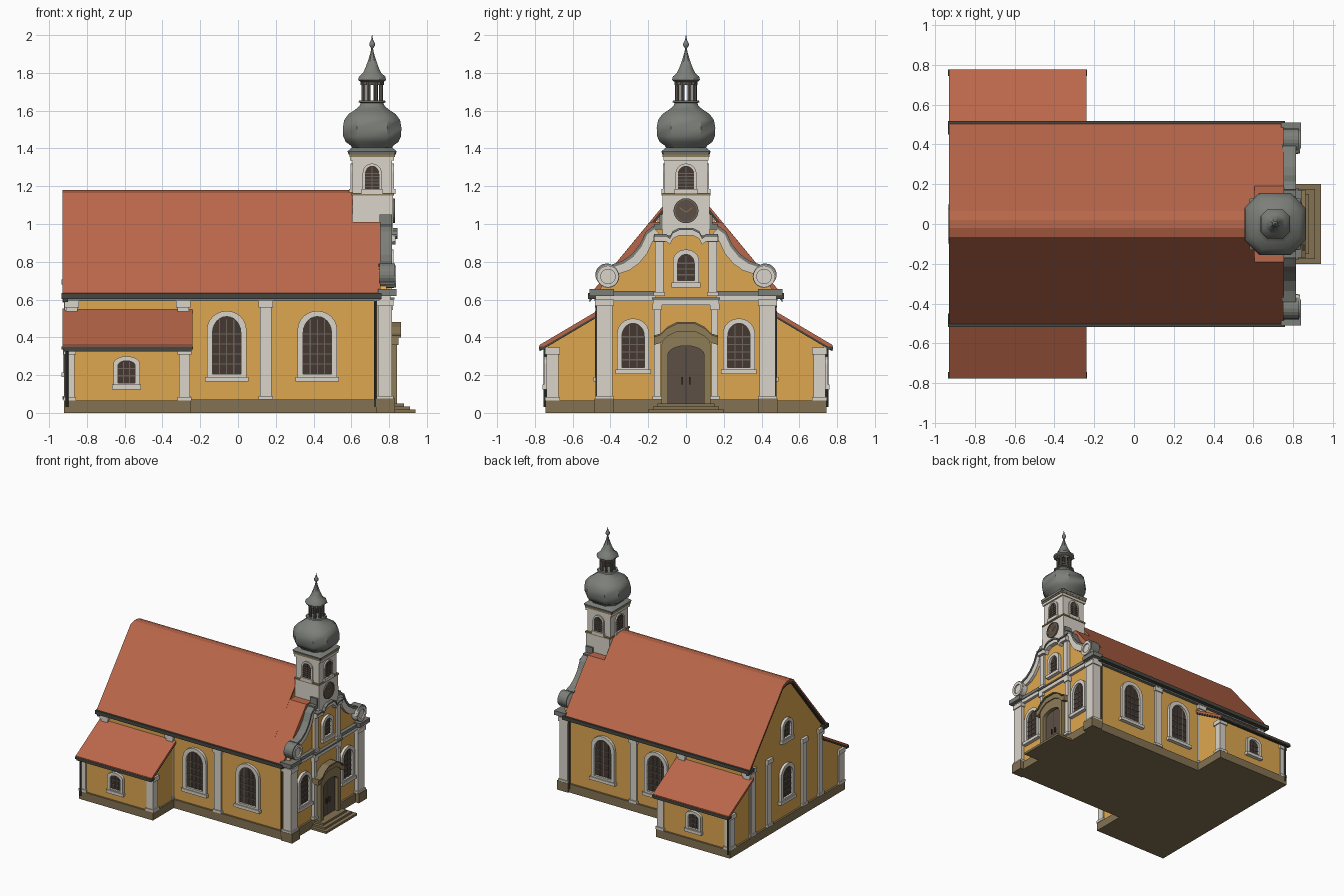
import bpy, bmesh, math

if "Cube" in bpy.data.objects:
    bpy.data.objects.remove(bpy.data.objects["Cube"], do_unlink=True)

def colour(name, r, g, b):
    m = bpy.data.materials.new(name)
    m.use_nodes = True
    m.diffuse_color = (r, g, b, 1)
    m.node_tree.nodes["Principled BSDF"].inputs["Base Color"].default_value = (r, g, b, 1)
    return m

yellow = colour("ochre plaster", .73, .39, .08)
white = colour("pale trim", .7, .66, .59)
red = colour("roof tile", .49, .135, .068)
slate = colour("slate grey", .2, .21, .19)
brown = colour("plinth stone", .23, .17, .085)
stone = colour("portal stone", .27, .2, .095)
dark = colour("dark window", .06, .04, .03)
wood = colour("door wood", .11, .08, .06)
gutter = colour("gutter metal", .06, .06, .05)
lead = colour("window bars", .15, .13, .11)

def finish(name, bm, mat):
    bmesh.ops.recalc_face_normals(bm, faces=bm.faces)
    me = bpy.data.meshes.new(name)
    bm.to_mesh(me)
    bm.free()
    me.materials.append(mat)
    ob = bpy.data.objects.new(name, me)
    bpy.context.collection.objects.link(ob)
    return ob

def place(axis, p, d):
    return {"x": (d, p[0], p[1]), "y": (p[0], d, p[1]), "z": (p[0], p[1], d)}[axis]

def prism(name, mat, axis, pts, a, b):
    """Extrude a flat outline along an axis from a to b."""
    bm = bmesh.new()
    lo, hi = [[bm.verts.new(place(axis, p, d)) for p in pts] for d in (a, b)]
    bm.faces.new(lo)
    bm.faces.new(hi)
    for i in range(len(pts)):
        bm.faces.new((lo[i - 1], lo[i], hi[i], hi[i - 1]))
    return finish(name, bm, mat)

def rect(u0, u1, v0, v1):
    return [(u0, v0), (u1, v0), (u1, v1), (u0, v1)]

def box(name, mat, x0, x1, y0, y1, z0, z1):
    prism(name, mat, "z", rect(x0, x1, y0, y1), z0, z1)

def ring(name, mat, axis, outer, inner, a, b):
    """Extruded frame between two matching outlines."""
    bm = bmesh.new()
    loops = [[bm.verts.new(place(axis, p, d)) for p in pts]
             for pts, d in ((outer, a), (outer, b), (inner, b), (inner, a))]
    for k in range(4):
        f, g = loops[k - 1], loops[k]
        for i in range(len(outer)):
            bm.faces.new((f[i - 1], f[i], g[i], g[i - 1]))
    return finish(name, bm, mat)

def strip(name, mat, axis, path, du, dv, a, b):
    """Band following a path, thickened by a shift."""
    prism(name, mat, axis, path + [(u + du, v + dv) for u, v in reversed(path)], a, b)

def arch(c, z0, w, h, rise, n=12):
    turns = [math.pi * i / n for i in range(n + 1)]
    arc = [(c + w / 2 * math.cos(t), z0 + h - rise + rise * math.sin(t)) for t in turns]
    return [(c - w / 2, z0), (c + w / 2, z0)] + arc

def disc(c, z, r, n=20):
    return [(c + r * math.cos(2 * math.pi * i / n), z + r * math.sin(2 * math.pi * i / n)) for i in range(n)]

def window(name, axis, wall, s, c, z0, w, h, rise, t=.025, cols=3, rows=5, depth=.022):
    out = lambda d: wall + s * d
    inner = arch(c, z0 + t, w - 2 * t, h - 2 * t, rise - t / 2)
    ring(name + "_frame", white, axis, arch(c, z0, w, h, rise), inner, out(-.01), out(depth))
    prism(name + "_glass", dark, axis, inner, out(-.01), out(.004))
    prism(name + "_sill", white, axis, rect(c - w * .55, c + w * .55, z0 - .01, z0 + .015), out(-.01), out(depth + .008))
    half = w / 2 - t
    for i in range(1, cols):
        u = c - half + 2 * half * i / cols
        prism(name + "_bar", lead, axis, rect(u - .003, u + .003, z0 + t, z0 + h - t - rise * .15), out(0), out(.009))
    for j in range(1, rows):
        v = z0 + t + (h - t - rise * .7) * j / rows
        prism(name + "_bar", lead, axis, rect(c - half, c + half, v - .003, v + .003), out(0), out(.009))

def pilaster(name, mat, x0, x1, y0, y1, z0, z1):
    box(name, mat, x0, x1, y0, y1, z0, z1)
    e = .008
    for a, b in ((z0, z0 + .02), (z1 - .035, z1)):
        box(name + "_moulding", mat, x0 - e, x1 + e, y0 - e, y1 + e, a, b)

def pair(name, mat, x0, x1, y0, y1, z0, z1, make=box):
    """The same part on both sides."""
    for s in (-1, 1):
        make(name, mat, x0, x1, *sorted((s * y0, s * y1)), z0, z1)

def lathe(name, mat, profile, cx, k=.52):
    """Stack of chamfered squares, given as (half width, height)."""
    bm = bmesh.new()
    shape = [(1, -k), (1, k), (k, 1), (-k, 1), (-1, k), (-1, -k), (-k, -1), (k, -1)]
    rows = [[bm.verts.new((cx + r * u, r * v, z)) for u, v in shape] for r, z in profile]
    bm.faces.new(rows[0])
    bm.faces.new(rows[-1])
    for f, g in zip(rows, rows[1:]):
        for i in range(8):
            bm.faces.new((f[i - 1], f[i], g[i], g[i - 1]))
    ob = finish(name, bm, mat)
    bpy.context.view_layer.objects.active = ob
    ob.select_set(True)
    bpy.ops.object.shade_smooth_by_angle(angle=math.radians(42))

def mirrored(half):
    return half + [(-u, v) for u, v in reversed(half)]

# nave body and roof, with a lower stretch where the tower sits
prism("nave_walls", yellow, "x", mirrored([(.46, .01), (.46, .64), (.06, 1.13)]), -.905, .6)
prism("nave_walls_front", yellow, "x", mirrored([(.46, .01), (.46, .64), (.2, .9)]), .6, .75)
slope = mirrored([(.51, .625), (.065, 1.165), (.02, 1.18)])
strip("nave_roof", red, "x", slope, 0, -.02, -.93, .605)
strip("rear_verge", gutter, "x", [(u, v - .02) for u, v in slope], 0, -.018, -.924, -.9)
prism("nave_roof_front", red, "x", mirrored([(.51, .625), (.192, 1.01)]), .605, .755)
box("nave_plinth", brown, -.92, .8, -.475, .475, 0, .07)
pair("eaves_cornice", slate, -.915, .75, .45, .485, .592, .605)
pair("eaves_gutter", gutter, -.935, .76, .45, .518, .604, .634)
pair("rear_pilaster", white, -.92, -.9, .2, .255, .07, .62, pilaster)
pair("rear_corner", white, -.918, -.9, .41, .465, .07, .62, pilaster)
for x in (-.88, -.29, .147):
    pair("wall_pilaster", white, x - .03, x + .03, .45, .475, .07, .592, pilaster)
window("rear_window", "x", -.905, -1, 0, .2, .18, .3, .085, .028)
window("rear_gable_window", "x", -.905, -1, 0, .69, .14, .18, .065, .025, 2, 3)

# side annexes
pair("annex_gutter", gutter, -.935, -.237, .745, .778, .335, .352)
pair("annex_plinth", brown, -.92, -.25, .4, .745, 0, .065)
for x0, x1 in ((-.915, -.865), (-.312, -.253)):
    pair("annex_pilaster", white, x0, x1, .675, .738, .065, .345, pilaster)
for s in (-1, 1):
    lean = [(s * .775, .36), (s * .45, .552)]
    prism("annex_walls", yellow, "x", [(s * .4, .01), (s * .73, .01), (s * .73, .362), (s * .4, .555)], -.905, -.262)
    strip("annex_roof", red, "x", lean, 0, -.022, -.93, -.24)
    strip("annex_verge", gutter, "x", [(u, v - .02) for u, v in lean], 0, -.014, -.92, -.246)
    window("annex_window", "y", s * .73, s, -.59, .135, .14, .165, .04, .024, 3, 3)
    for x in (-.06, .42):
        window("nave_window", "y", s * .46, s, x, .175, .21, .365, .1, .03, 4)
    prism("annex_downpipe", gutter, "z", disc(-.905, s * .746, .008, 8), .03, .34)
    prism("nave_downpipe", gutter, "z", disc(.726, s * .472, .007, 8), .03, .62)

    # facade windows, scrolls and swept gable edge
    window("facade_window", "x", .785, 1, s * .28, .215, .17, .285, .08, .026)
    prism("scroll", white, "x", disc(s * .413, .722, .06), .752, .825)
    ring("scroll_rim", white, "x", disc(s * .413, .722, .058), disc(s * .413, .722, .038), .82, .836)
    turns = [i * .3 - .9 for i in range(12)]
    cap = [(s * (.413 + .06 * math.cos(a)), .722 + .06 * math.sin(a)) for a in turns]
    strip("scroll_cap", slate, "x", cap, s * .007, .009, .75, .83)
    sweep = [(s * u, v) for u, v in ((.385, .772), (.33, .79), (.28, .825), (.235, .88), (.205, .945), (.165, .975))]
    strip("gable_rim", white, "x", sweep, s * -.03, -.035, .755, .808)
    strip("gable_coping", slate, "x", sweep, s * .008, .014, .745, .815)

# facade wall, projecting middle bay, piers and cornices
prism("facade_wall", yellow, "x", mirrored([(.462, .01), (.462, .64), (.4, .76), (.33, .785), (.28, .82),
      (.235, .875), (.205, .94), (.16, .97)]), .74, .785)
box("middle_bay", yellow, .74, .8, -.165, .165, .01, .97)
pair("corner_pier", white, .74, .815, .39, .475, .07, .6, pilaster)
pair("corner_pier_base", brown, .73, .83, .38, .485, 0, .075)
pair("facade_frieze", white, .755, .808, .16, .48, .592, .62)
pair("facade_cornice", slate, .755, .815, .16, .5, .62, .645)
pair("corner_cornice", slate, .74, .84, .38, .51, .62, .655)
pair("portal_pilaster", white, .78, .812, .135, .17, .07, .58, pilaster)
pair("upper_pilaster", white, .78, .815, .12, .165, .62, .94, pilaster)
pair("gable_shoulder", slate, .75, .815, .115, .17, .97, 1.0)
pair("gable_step", slate, .75, .815, .11, .14, .99, 1.05)
box("middle_frieze", white, .78, .82, -.175, .175, .57, .6)
box("middle_cornice", slate, .78, .828, -.18, .18, .6, .612)
window("gable_window", "x", .8, 1, 0, .675, .14, .19, .06, .026, 2, 4)
hood = mirrored([(.17, .935), (.105, .935), (.085, .92), (.07, .95), (.035, .968)])
strip("gable_hood", white, "x", hood, 0, -.028, .78, .835)
strip("gable_hood_coping", slate, "x", hood, 0, .012, .78, .845)

# entrance portal, door and steps
ring("portal", stone, "x", arch(0, .03, .26, .41, .08), arch(0, .03, .19, .325, .045), .78, .842)
prism("door", wood, "x", arch(0, .03, .19, .325, .045), .78, .812)
box("door_gap", dark, .81, .815, -.003, .003, .04, .35)
pair("door_handle", dark, .81, .822, .015, .025, .15, .19)
brow = mirrored([(.17, .4), (.135, .41), (.1, .445), (.05, .47)])
strip("portal_brow", stone, "x", brow, 0, -.04, .78, .85)
strip("portal_coping", brown, "x", brow, 0, .01, .78, .862)
for i in range(3):
    box("step", brown, .78, .94 - i * .03, -.2 + i * .025, .2 - i * .025, i * .016, i * .016 + .018)

# tower with clock
cx = .71
box("tower_base", white, .605, .82, -.125, .125, .94, 1.155)
box("tower_band", stone, .6, .825, -.13, .13, 1.152, 1.164)
box("tower_shaft", white, .605, .815, -.113, .113, 1.16, 1.36)
box("tower_cornice", white, cx - .117, cx + .117, -.12, .12, 1.335, 1.355)
box("tower_moulding", stone, cx - .121, cx + .121, -.124, .124, 1.355, 1.37)
lathe("tower_eaves", slate, [(.125, 1.368), (.13, 1.385), (.105, 1.405)], cx, .95)
prism("clock_face", wood, "x", disc(0, 1.07, .06, 24), .81, .827)
ring("clock_rim", lead, "x", disc(0, 1.07, .066, 24), disc(0, 1.07, .057, 24), .81, .831)
for s in (-1, 1):
    strip("clock_hand", stone, "x", [(0, 1.06), (s * .035, 1.085)], 0, .005, .825, .83)
    window("tower_window", "x", cx + s * .105, s, 0, 1.17, .11, .15, .05, .012, 2, 6, .01)
    window("tower_window", "y", s * .113, s, cx, 1.17, .1, .15, .05, .012, 2, 6, .01)

# onion dome, lantern and spire
lathe("onion_dome", slate, [(.1, 1.39), (.112, 1.415), (.14, 1.435), (.153, 1.465), (.155, 1.51), (.148, 1.55),
      (.125, 1.582), (.09, 1.605), (.066, 1.625), (.06, 1.64), (.072, 1.645), (.068, 1.655)], cx)
for i in range(8):
    a = math.pi * (i + .5) / 4
    prism("lantern_post", lead, "z", disc(cx + .05 * math.cos(a), .05 * math.sin(a), .011, 8), 1.65, 1.755)
ring("lantern_lintel", lead, "z", disc(cx, 0, .062, 8), disc(cx, 0, .042, 8), 1.735, 1.76)
lathe("spire", slate, [(.06, 1.752), (.074, 1.762), (.07, 1.78), (.048, 1.8), (.034, 1.83), (.02, 1.87),
      (.008, 1.91), (.005, 1.93), (.015, 1.945), (.015, 1.955), (.005, 1.975), (.001, 2.0)], cx)
